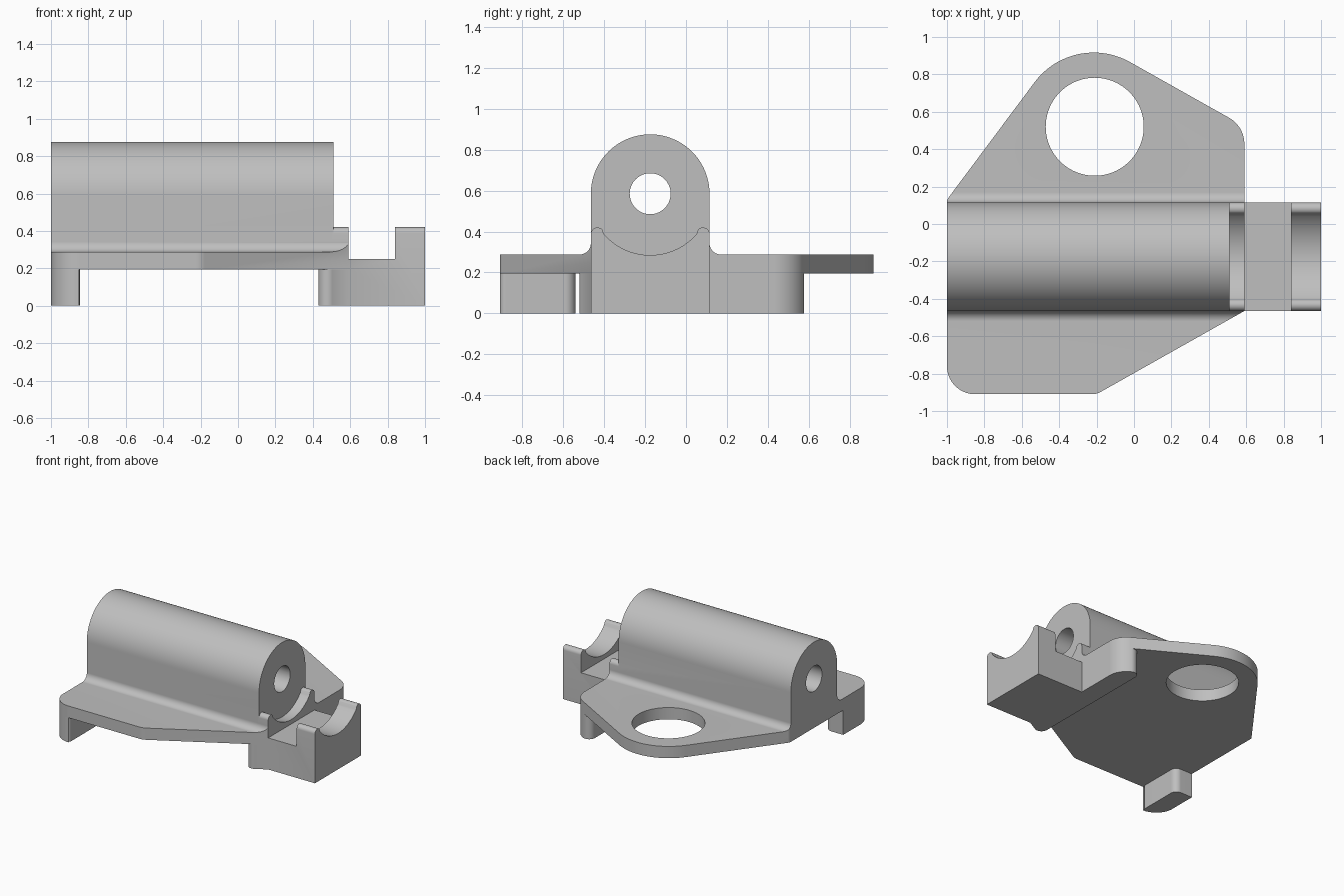
import bpy
import bmesh
import math
from mathutils import Vector

if "Cube" in bpy.data.objects:
    bpy.data.objects.remove(bpy.data.objects["Cube"], do_unlink=True)

AXIS_Y, AXIS_Z, HOUSING_R = -0.175, 0.585, 0.29
WALL_NEAR, WALL_FAR = AXIS_Y - HOUSING_R, AXIS_Y + HOUSING_R
PLATE_LOW, PLATE_TOP = 0.195, 0.288

grey = bpy.data.materials.new("plain grey")
grey.use_nodes = True
colour = (0.52, 0.52, 0.52, 1)
grey.diffuse_color = colour
grey.node_tree.nodes["Principled BSDF"].inputs["Base Color"].default_value = colour


def arc(cx, cy, r, start, end, steps=24):
    angles = [math.radians(start + (end - start) * i / steps) for i in range(steps + 1)]
    return [(cx + r * math.cos(a), cy + r * math.sin(a)) for a in angles]


def rounded(corners, steps=20):
    """Closed outline from (x, y, radius) corners, each rounded by a tangent arc."""
    out = []
    for i, (x, y, r) in enumerate(corners):
        p = Vector((x, y))
        if r == 0:
            out.append((x, y))
            continue
        a = (Vector(corners[i - 1][:2]) - p).normalized()
        b = (Vector(corners[(i + 1) % len(corners)][:2]) - p).normalized()
        half = a.angle(b) / 2
        centre = p + (a + b).normalized() * (r / math.sin(half))
        s = p + a * (r / math.tan(half)) - centre
        e = p + b * (r / math.tan(half)) - centre
        start = math.atan2(s.y, s.x)
        turn = math.atan2(s.cross(e), s.dot(e))
        for k in range(steps + 1):
            t = start + turn * k / steps
            q = (centre.x + r * math.cos(t), centre.y + r * math.sin(t))
            if not out or math.dist(q, out[-1]) > 1e-4:
                out.append(q)
    return out


def prism(name, outline, low, high, along="z"):
    """Extrude an outline along z (x, y points) or along x (y, z points)."""
    place = (lambda p, h: (p[0], p[1], h)) if along == "z" else (lambda p, h: (h, p[0], p[1]))
    bm = bmesh.new()
    face = bm.faces.new([bm.verts.new(place(p, low)) for p in outline])
    new = bmesh.ops.extrude_face_region(bm, geom=[face])["geom"]
    shift = Vector(place((0, 0), high - low))
    bmesh.ops.translate(bm, verts=[v for v in new if isinstance(v, bmesh.types.BMVert)], vec=shift)
    bmesh.ops.recalc_face_normals(bm, faces=bm.faces)
    mesh = bpy.data.meshes.new(name)
    bm.to_mesh(mesh)
    bm.free()
    mesh.materials.append(grey)
    obj = bpy.data.objects.new(name, mesh)
    bpy.context.collection.objects.link(obj)
    return obj


def combine(target, tool, operation):
    mod = target.modifiers.new(operation.lower(), "BOOLEAN")
    mod.object, mod.operation, mod.solver = tool, operation, "EXACT"
    bpy.context.view_layer.objects.active = target
    bpy.ops.object.modifier_apply(modifier=mod.name)
    bpy.data.objects.remove(tool, do_unlink=True)


def rectangle(x0, x1, y0, y1):
    return [(x0, y0), (x1, y0), (x1, y1), (x0, y1)]


# Housing and plate cross-section with fillets, trimmed to the plate outline
section = rounded([
    (-1.2, PLATE_LOW, 0), (1.2, PLATE_LOW, 0), (1.2, PLATE_TOP, 0),
    (WALL_FAR, PLATE_TOP, 0.055), (WALL_FAR, AXIS_Z + HOUSING_R, HOUSING_R),
    (WALL_NEAR, AXIS_Z + HOUSING_R, HOUSING_R), (WALL_NEAR, PLATE_TOP, 0.055),
    (-1.2, PLATE_TOP, 0)], 32)
body = prism("bearing_bracket", section, -1.2, 0.8, "x")
plate_outline = rounded([
    (-1, -0.91, 0.15), (-0.2, -0.91, 0.1), (0.59, WALL_NEAR, 0),
    (0.59, 0.522, 0.16), (-0.324, 1.036, 0.395), (-1, 0.13, 0.04)], 32)
combine(body, prism("plate_trim", plate_outline, -0.5, 1.5), "INTERSECT")

# Feet under the plate
right_foot = [(0.59, WALL_NEAR, 0), (0.59, 0.522, 0.16), (0.43, 0.612, 0.05), (0.43, -0.555, 0.05)]
left_foot = [(-1, -0.91, 0.15), (-0.845, -0.91, 0.03), (-0.845, -0.54, 0.05), (-1, -0.54, 0)]
for name, corners in (("right_foot", right_foot), ("left_foot", left_foot)):
    combine(body, prism(name, rounded(corners, 32), 0, PLATE_LOW), "UNION")

# End block
combine(body, prism("end_block", rectangle(0.5, 1, WALL_NEAR, WALL_FAR), 0, 0.5), "UNION")

# Saddle trough with rounded lips, cut beyond the housing
lip = 0.032
lip_z = 0.388
cut = [(-0.7, lip_z)] + arc(WALL_NEAR + lip, lip_z, lip, 180, 42, 12)
cut += arc(AXIS_Y, AXIS_Z, 0.3, 221, 319, 40)
cut += arc(WALL_FAR - lip, lip_z, lip, 138, 0, 12) + [(0.4, lip_z), (0.4, 1.2), (-0.7, 1.2)]
combine(body, prism("saddle_cutter", cut, 0.51, 1.2, "x"), "DIFFERENCE")

# Clip slot, shaft bore and mounting hole
combine(body, prism("slot_cutter", rectangle(0.59, 0.84, -0.7, 0.4), 0.25, 0.8), "DIFFERENCE")
bore = arc(AXIS_Y, AXIS_Z, 0.1, 0, 360, 64)[:-1]
combine(body, prism("bore_cutter", bore, -1.3, 0.9, "x"), "DIFFERENCE")
hole = arc(-0.21, 0.52, 0.262, 0, 360, 96)[:-1]
combine(body, prism("hole_cutter", hole, 0, 0.6), "DIFFERENCE")

# Smooth curves, sharp edges
bpy.ops.object.select_all(action="DESELECT")
body.select_set(True)
bpy.context.view_layer.objects.active = body
bpy.ops.object.shade_smooth_by_angle(angle=math.radians(30))
